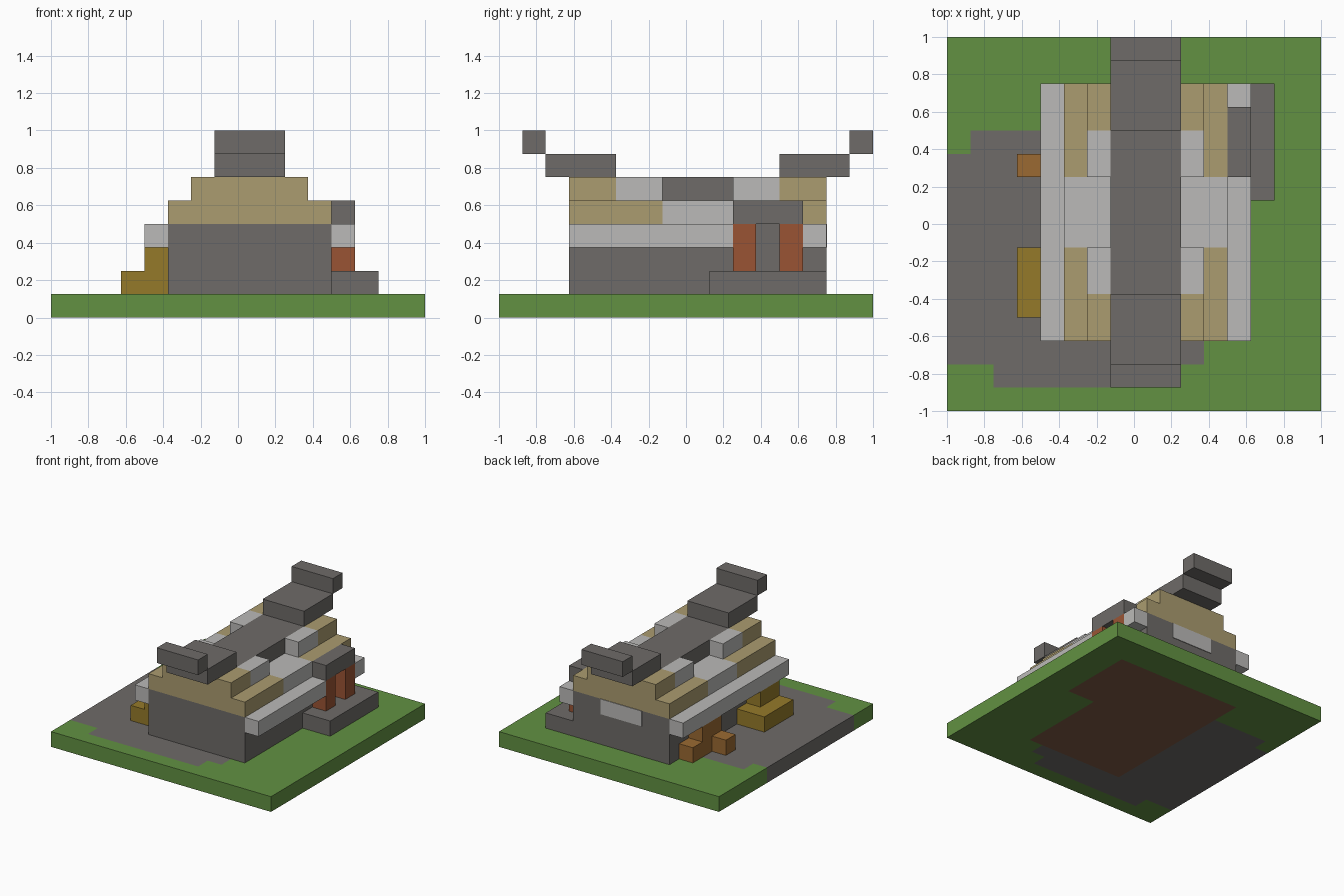
import bpy
import bmesh
from mathutils import Matrix, Vector

U = 0.125  # one block; all part sizes below are in blocks

cube = bpy.data.objects.get("Cube")
if cube:
    bpy.data.objects.remove(cube, do_unlink=True)


def material(name, hex_code):
    srgb = [int(hex_code[i:i + 2], 16) / 255 for i in (0, 2, 4)]
    colour = [((c + 0.055) / 1.055) ** 2.4 if c > 0.04 else c / 12.92 for c in srgb] + [1]
    mat = bpy.data.materials.new(name)
    mat.use_nodes = True
    mat.diffuse_color = colour
    mat.node_tree.nodes["Principled BSDF"].inputs["Base Color"].default_value = colour
    return mat


grass = material("grass green", "629142")
stone = material("stone grey", "6E6B68")
pale = material("pale grey", "BBBAB8")
tan = material("tan thatch", "AB9C70")
straw = material("straw yellow", "957A2A")
wood = material("wood brown", "9B6A32")
brick = material("red wood", "9A5434")
soil = material("soil brown", "7F5B46")


def finish(bm, name, mats):
    mesh = bpy.data.meshes.new(name)
    bm.to_mesh(mesh)
    bm.free()
    for mat in mats:
        mesh.materials.append(mat)
    obj = bpy.data.objects.new(name, mesh)
    bpy.context.collection.objects.link(obj)
    return obj


def box(name, mat, x, y, z):
    """Box from (low, high) block ranges on each axis."""
    bm = bmesh.new()
    size = [(r[1] - r[0]) * U for r in (x, y, z)]
    centre = [(r[0] + r[1]) / 2 * U for r in (x, y, z)]
    bmesh.ops.create_cube(bm, size=1, matrix=Matrix.Translation(centre) @ Matrix.Diagonal((*size, 1)))
    return finish(bm, name, [mat])


# Ground slab: block grid coloured by footprint
SOIL = [(-3, 4, -5, 6), (4, 6, 1, 6)]
PATH = [(-8, -3, -6, 3), (-7, -3, 3, 4), (-6, 2, -7, -6), (-3, 3, -6, -5)]


def inside(p, rects):
    return any(a < p.x < b and c < p.y < d for a, b, c, d in rects)


bm = bmesh.new()
bmesh.ops.create_grid(bm, x_segments=16, y_segments=16, size=1)
top = bmesh.ops.extrude_face_region(bm, geom=bm.faces[:], use_keep_orig=True)["geom"]
bmesh.ops.translate(bm, vec=(0, 0, U), verts=[v for v in top if isinstance(v, bmesh.types.BMVert)])
bmesh.ops.recalc_face_normals(bm, faces=bm.faces[:])
for f in bm.faces:
    p = (f.calc_center_median() - f.normal * U / 2) / U
    f.material_index = 2 if inside(p, SOIL) else 1 if inside(p, PATH) else 0
finish(bm, "ground", [grass, stone, soil])

# House walls and the back window
box("walls", stone, (-3, 4), (-5, 6), (1, 4))
box("back_window", pale, (-1, 2), (5.96, 6.04), (3, 4))

# Eaves, broken by the porch on one side
box("right_eave", pale, (-4, -3), (-5, 6), (3, 4))
box("left_front_eave", pale, (4, 5), (-5, 2), (3, 4))
box("left_back_eave", pale, (4, 5), (5, 6), (3, 4))

# Stepped roof: thatched ends with a pale, lower middle
for end, low, high in (("front", (-5, -1), (-5, -3)), ("back", (2, 6), (4, 6))):
    box(end + "_lower_roof", tan, (-3, 4), low, (4, 5))
    box(end + "_upper_roof", tan, (-2, 3), high, (5, 6))
box("middle_lower_roof", pale, (-3, 4), (-1, 2), (4, 5))
for end, y in (("front", (-3, -1)), ("back", (2, 4))):
    for side, x in (("right", (-2, -1)), ("left", (2, 3))):
        box(f"{end}_{side}_roof_patch", pale, x, y, (5, 6))

# Ridge beam rising in steps at both ends
RIDGE = (-1, 2)
box("ridge", stone, RIDGE, (-3, 4), (5, 6))
box("front_ridge_rise", stone, RIDGE, (-6, -3), (6, 7))
box("front_ridge_tip", stone, RIDGE, (-7, -6), (7, 8))
box("back_ridge_rise", stone, RIDGE, (4, 7), (6, 7))
box("back_ridge_tip", stone, RIDGE, (7, 8), (7, 8))

# Porch with step, posts and roof
box("porch_step", stone, (4, 6), (1, 6), (1, 2))
for name, y in (("front", 2), ("back", 4)):
    box(name + "_porch_post", brick, (4, 5), (y, y + 1), (2, 4))
box("porch_roof", stone, (4, 5), (2, 5), (4, 5))

# Straw bales and wood pile along the other wall
box("lower_straw", straw, (-5, -3), (-4, -1), (1, 2))
box("upper_straw", straw, (-4, -3), (-4, -2), (2, 3))
box("lower_wood", wood, (-4, -3), (2, 5), (1, 2))
box("upper_wood", wood, (-4, -3), (2, 4), (2, 3))
box("loose_log", wood, (-5, -4), (2, 3), (1, 2))
